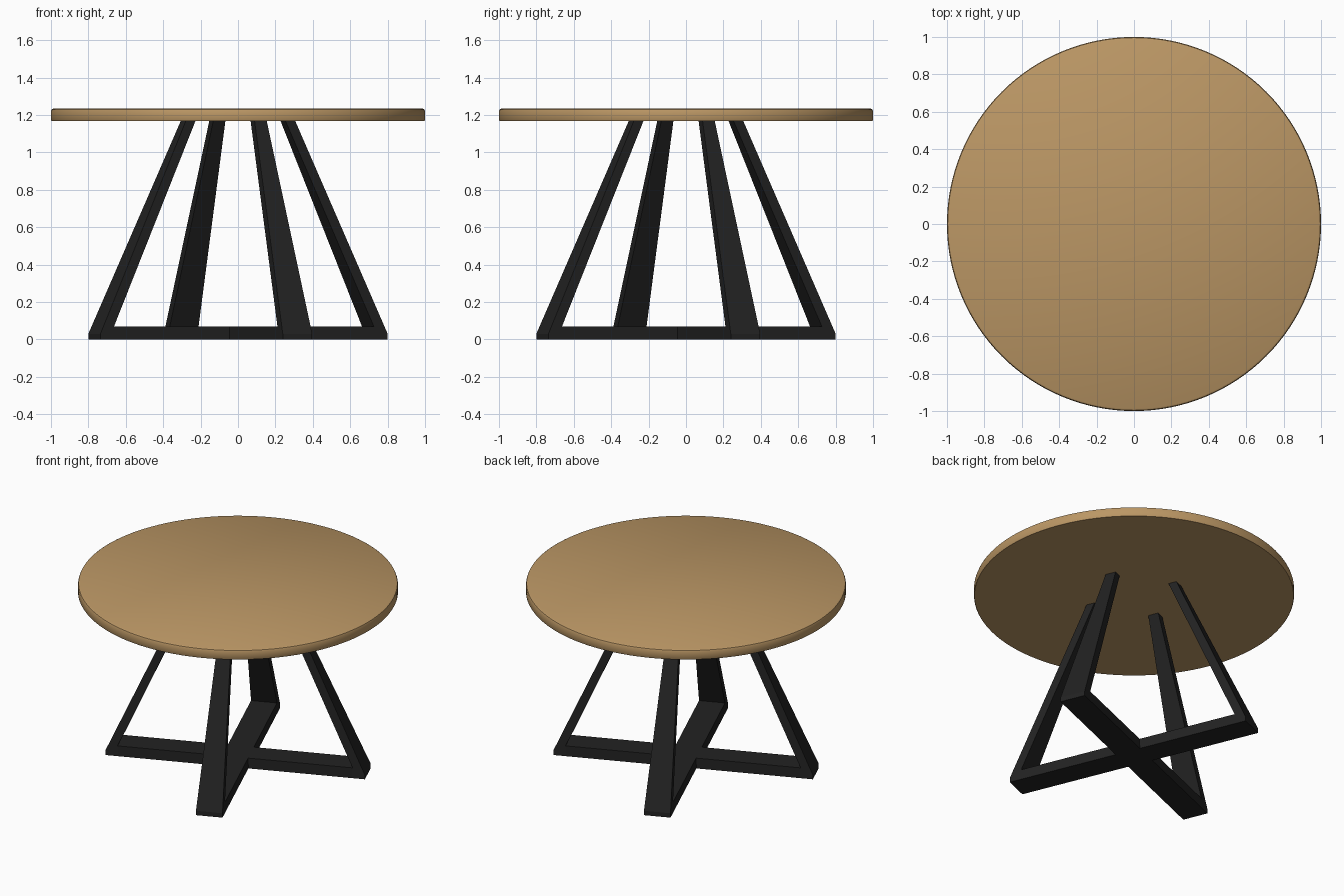
import bpy, bmesh, math
from mathutils import Matrix

if "Cube" in bpy.data.objects:
    bpy.data.objects.remove(bpy.data.objects["Cube"])


def material(name, rgb):
    m = bpy.data.materials.new(name)
    m.diffuse_color = (*rgb, 1.0)
    m.use_nodes = True
    m.node_tree.nodes["Principled BSDF"].inputs["Base Color"].default_value = m.diffuse_color
    return m


wood = material("warm wood", (0.50, 0.31, 0.13))
black = material("black metal", (0.016, 0.016, 0.016))


def finish(bm, name, mat):
    bmesh.ops.recalc_face_normals(bm, faces=bm.faces)
    me = bpy.data.meshes.new(name)
    bm.to_mesh(me)
    bm.free()
    me.materials.append(mat)
    ob = bpy.data.objects.new(name, me)
    bpy.context.collection.objects.link(ob)
    return ob


def prism(bm, profile, half_width):
    """Radial (r, z) profile given thickness 2 * half_width(z)."""
    a = [bm.verts.new((r, -half_width(z), z)) for r, z in profile]
    b = [bm.verts.new((r, half_width(z), z)) for r, z in profile]
    bm.faces.new(a)
    bm.faces.new(b[::-1])
    for i in range(len(a)):
        j = (i + 1) % len(a)
        bm.faces.new((a[i], b[i], b[j], a[j]))


def taper(z):
    return 0.085 - 0.050 * max(0.0, z - 0.03) / 1.14


# Four tapered sloping legs, rotated around the centre
LEG = [(0.316, 1.17), (0.260, 1.17), (0.752, 0.07),
       (0.752, 0.0), (0.831, 0.0), (0.831, 0.03)]
for i in range(4):
    bm = bmesh.new()
    prism(bm, LEG, taper)
    bm.transform(Matrix.Rotation(math.radians(22.5 + 90 * i), 4, 'Z'))
    finish(bm, f"leg_{i + 1}", black)

# Two crossed floor bars joining opposite legs
BAR = [(-0.752, 0.0), (0.752, 0.0), (0.752, 0.07), (-0.752, 0.07)]
for i in range(2):
    bm = bmesh.new()
    prism(bm, BAR, lambda z: taper(z))
    bm.transform(Matrix.Rotation(math.radians(22.5 + 90 * i), 4, 'Z'))
    finish(bm, f"floor_bar_{i + 1}", black)

# Round table top with a small eased upper edge
bm = bmesh.new()
N = 128
rings = []
for r, z in [(0.997, 1.168), (1.0, 1.173), (1.0, 1.220), (0.996, 1.230), (0.987, 1.235)]:
    rings.append([bm.verts.new((r * math.cos(2 * math.pi * k / N),
                                r * math.sin(2 * math.pi * k / N), z)) for k in range(N)])
for lo, hi in zip(rings, rings[1:]):
    for k in range(N):
        n = (k + 1) % N
        bm.faces.new((lo[k], lo[n], hi[n], hi[k]))
bm.faces.new(rings[0][::-1])
bm.faces.new(rings[-1])
top = finish(bm, "table_top", wood)
bpy.context.view_layer.objects.active = top
top.select_set(True)
bpy.ops.object.shade_smooth_by_angle(angle=math.radians(35))
